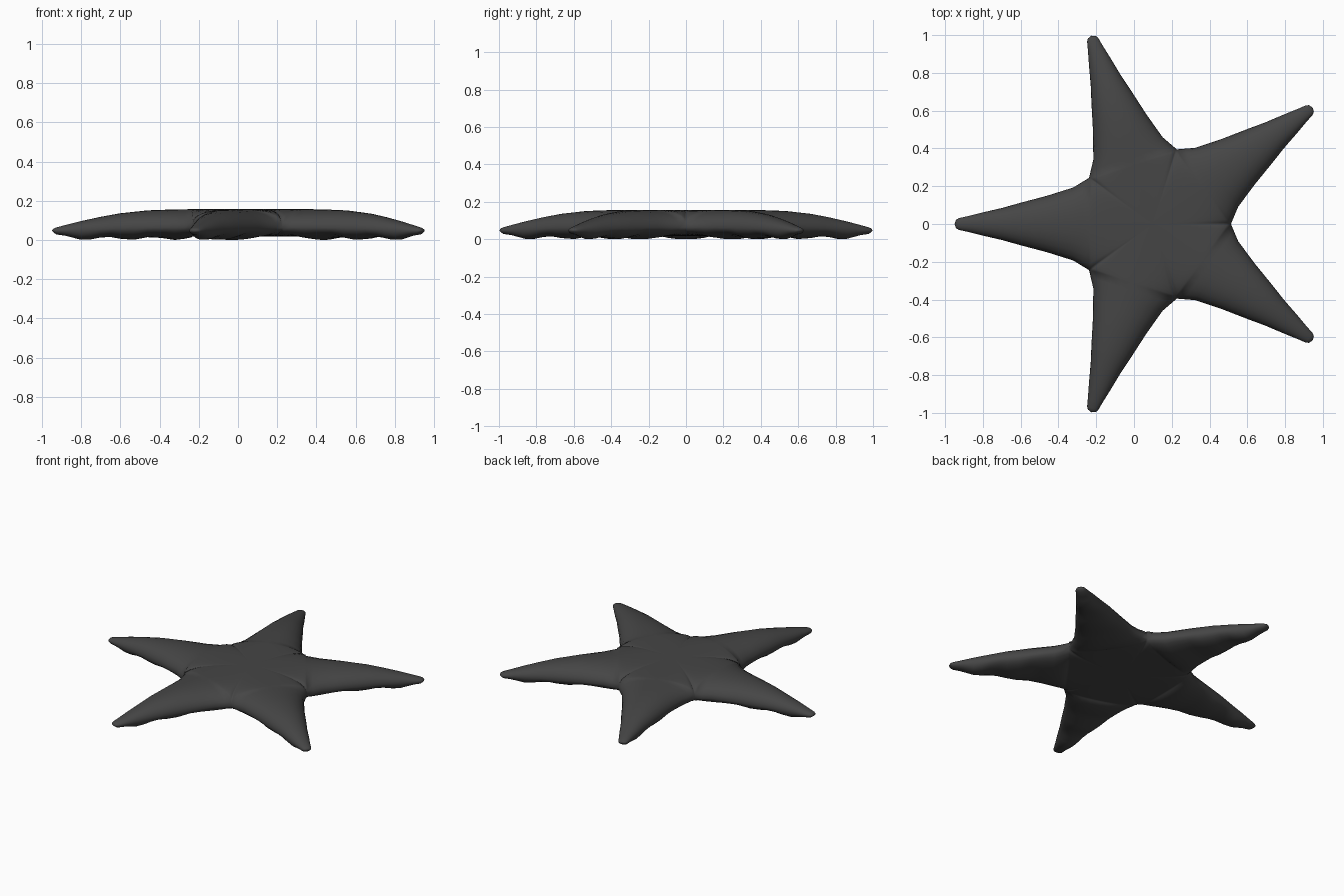
import bpy, bmesh, math

if "Cube" in bpy.data.objects:
    bpy.data.objects.remove(bpy.data.objects["Cube"])

CX = 0.098            # centre of the five-fold symmetry
T36 = math.tan(math.radians(36))
DV = 0.336            # distance along the arm where the body splits into arms
COLS = 12

# arm profile: distance, half width, rim height, top height
PROFILE = [(0, 0, .07, .163), (DV, DV * T36, .07, .163), (.42, .193, .07, .162),
           (.56, .149, .068, .157), (.7, .112, .066, .142), (.8, .084, .062, .124),
           (.9, .061, .058, .102), (.98, .041, .054, .082), (1.025, .031, .053, .07),
           (1.04, .022, .053, .064), (1.048, 0, .053, .053)]
STATIONS = [0, .1, .18, .24, .28, .305, .322, .332, DV, .37, .42, .49, .56, .63, .7,
            .75, .8, .85, .9, .94, .98, 1.025, 1.04, 1.048]


def sample(d):
    for a, b in zip(PROFILE, PROFILE[1:]):
        if d <= b[0]:
            f = (d - a[0]) / (b[0] - a[0])
            return [a[i] + (b[i] - a[i]) * f for i in (1, 2, 3)]
    return PROFILE[-1][1:]


def underside(d, rim):
    # gentle ripples under the arms, shallow hollow under the body
    if d < DV:
        return .024
    if d > 1.0:
        return .027 + (rim - .027) * ((d - 1.0) / .048) ** 2
    return .014 - .008 * math.cos(2 * math.pi * (d - .65) / .23) + max(0, d - .9) * .08


bm = bmesh.new()
for arm in range(5):
    ang = math.radians(36 + 72 * arm)
    ca, sa = math.cos(ang), math.sin(ang)
    # upper and lower skin of each arm and its wedge of the body
    for side in (1, -1):
        rows = []
        for d in STATIONS:
            w, rim, top = sample(d)
            peak = top if side > 0 else underside(d, rim)
            lift = math.sqrt(max(0, 1 - (d / DV) ** 4)) if d < DV else 0
            row = []
            for j in range(COLS + 1):
                t = math.sin(math.pi * (j / COLS - .5))
                bulge = math.sqrt(max(0, 1 - abs(t) ** 2.2))
                z = rim + (peak - rim) * (lift + (1 - lift) * bulge)
                row.append(bm.verts.new((CX + d * ca - t * w * sa, d * sa + t * w * ca, z)))
            rows.append(row)
        for r0, r1 in zip(rows, rows[1:]):
            for j in range(COLS):
                f = [r0[j], r1[j], r1[j + 1], r0[j + 1]]
                bm.faces.new(f if side > 0 else f[::-1])

bmesh.ops.remove_doubles(bm, verts=bm.verts, dist=.0005)
bmesh.ops.recalc_face_normals(bm, faces=bm.faces)
low = min(v.co.z for v in bm.verts)
for v in bm.verts:
    v.co.z -= low
mesh = bpy.data.meshes.new("starfish_body")
bm.to_mesh(mesh)
bm.free()
obj = bpy.data.objects.new("starfish_body", mesh)
bpy.context.collection.objects.link(obj)
for p in mesh.polygons:
    p.use_smooth = True

# dark grey skin
mat = bpy.data.materials.new("dark_grey")
mat.diffuse_color = (.06, .06, .06, 1)
mat.use_nodes = True
mat.node_tree.nodes["Principled BSDF"].inputs["Base Color"].default_value = mat.diffuse_color
mesh.materials.append(mat)
